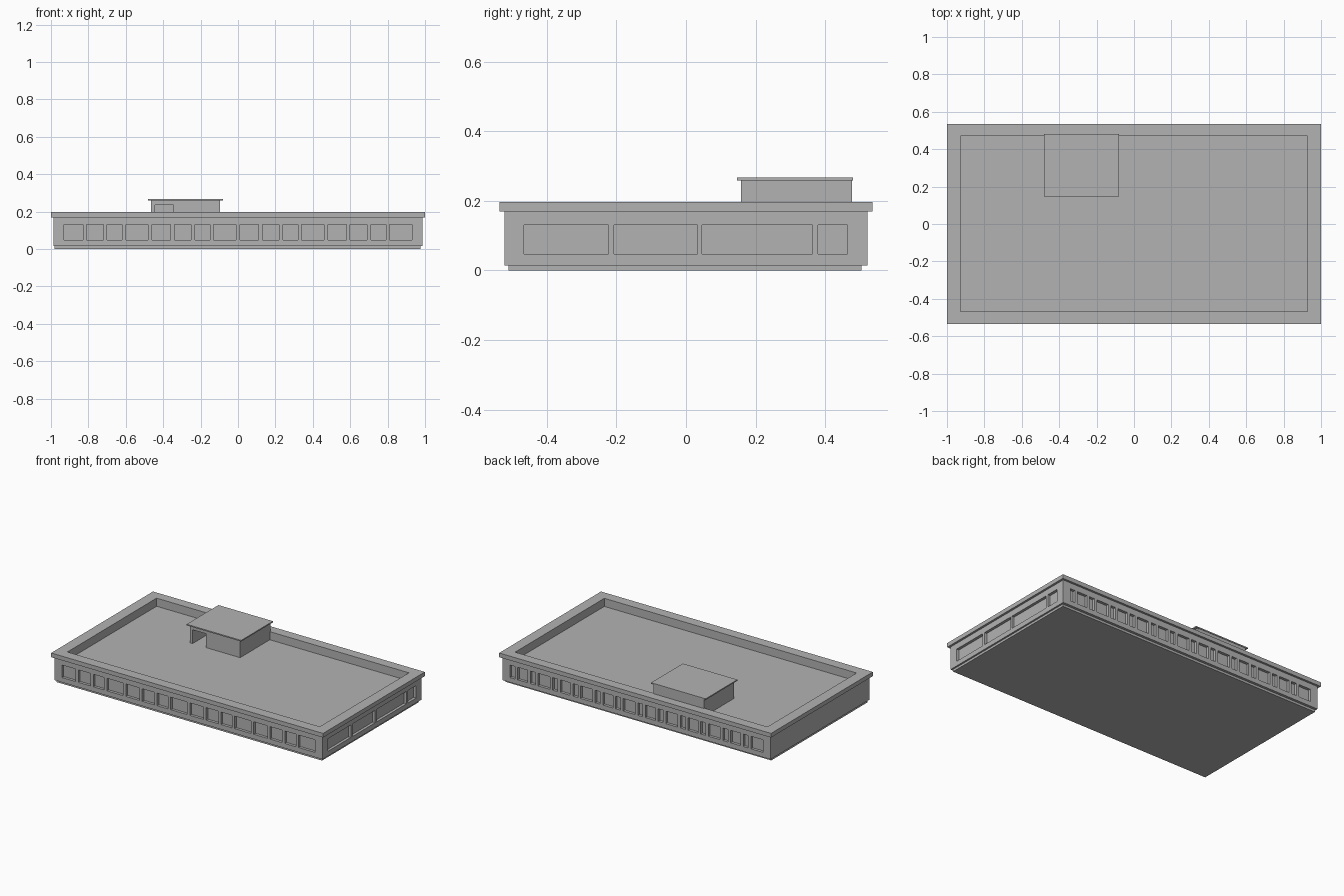
import bpy, bmesh
from mathutils import Vector

default = bpy.data.objects.get("Cube")
if default:
    bpy.data.objects.remove(default, do_unlink=True)

grey = bpy.data.materials.new("plain_grey")
grey.use_nodes = True
GREY = (0.45, 0.45, 0.45, 1)
grey.diffuse_color = GREY
grey.node_tree.nodes["Principled BSDF"].inputs["Base Color"].default_value = GREY


def boxes(name, extents):
    """One object made of boxes, each given as (x0, x1, y0, y1, z0, z1)."""
    bm = bmesh.new()
    for x0, x1, y0, y1, z0, z1 in extents:
        low, high = Vector((x0, y0, z0)), Vector((x1, y1, z1))
        verts = bmesh.ops.create_cube(bm, size=1)["verts"]
        for v in verts:
            v.co = (low + high) / 2 + v.co * (high - low)
    mesh = bpy.data.meshes.new(name)
    bm.to_mesh(mesh)
    bm.free()
    mesh.materials.append(grey)
    obj = bpy.data.objects.new(name, mesh)
    bpy.context.collection.objects.link(obj)
    return obj


def cut(obj, extents):
    """Subtract boxes from an object."""
    cutter = boxes("cutter", extents)
    cutter.hide_render = True
    mod = obj.modifiers.new("cut", 'BOOLEAN')
    mod.operation = 'DIFFERENCE'
    mod.solver = 'EXACT'
    mod.object = cutter
    bpy.context.view_layer.objects.active = obj
    bpy.ops.object.modifier_apply(modifier=mod.name)
    bpy.data.objects.remove(cutter, do_unlink=True)


def bays(start, end, widths, pillar):
    """Split a span into window bays of relative widths with pillars between."""
    unit = (end - start - pillar * (len(widths) - 1)) / sum(widths)
    spans, at = [], start
    for w in widths:
        spans.append((at, at + w * unit))
        at += w * unit + pillar
    return spans


WALL_X, WALL_Y, DEPTH = 0.986, 0.521, 0.018
SILL, HEAD = 0.047, 0.13
WELL = (-0.928, 0.928, -0.467, 0.47, 0.143, 0.4)

# Plinth, walls and overhanging parapet cap
boxes("plinth", [(-0.98, 0.975, -0.51, 0.504, 0, 0.02)])
walls = boxes("walls", [(-WALL_X, WALL_X, -WALL_Y, WALL_Y, 0.015, 0.169)])
cap = boxes("parapet_cap", [(-1, 1, -0.535, 0.535, 0.169, 0.197)])

# Recessed windows on the front, back and left side
front = bays(-0.93, 0.93, [1, 0.9, 0.8, 1.2] * 4, 0.02)
back = bays(-0.93, 0.93, [1.2, 0.5, 1.0, 0.5] * 6, 0.02)
side = [(-0.465, -0.223), (-0.207, 0.033), (0.046, 0.363), (0.379, 0.464)]
windows = [(a, b, -WALL_Y - 0.1, -WALL_Y + DEPTH, SILL, HEAD) for a, b in front]
windows += [(a, b, WALL_Y - DEPTH, WALL_Y + 0.1, SILL, HEAD) for a, b in back]
windows += [(WALL_X - DEPTH, WALL_X + 0.1, a, b, SILL, HEAD) for a, b in side]
cut(walls, windows)

# Sunken roof deck inside the parapet
cut(walls, [WELL])
cut(cap, [WELL])

# Hollow stair house on the roof with a doorway and a thin roof
house = boxes("stair_house", [(-0.465, -0.095, 0.158, 0.477, 0.142, 0.26)])
cut(house, [(-0.445, -0.115, 0.178, 0.457, 0.1, 0.25)])
cut(house, [(-0.445, -0.345, 0.1, 0.2, 0.1, 0.235)])
boxes("stair_house_roof", [(-0.48, -0.079, 0.146, 0.48, 0.259, 0.267)])
